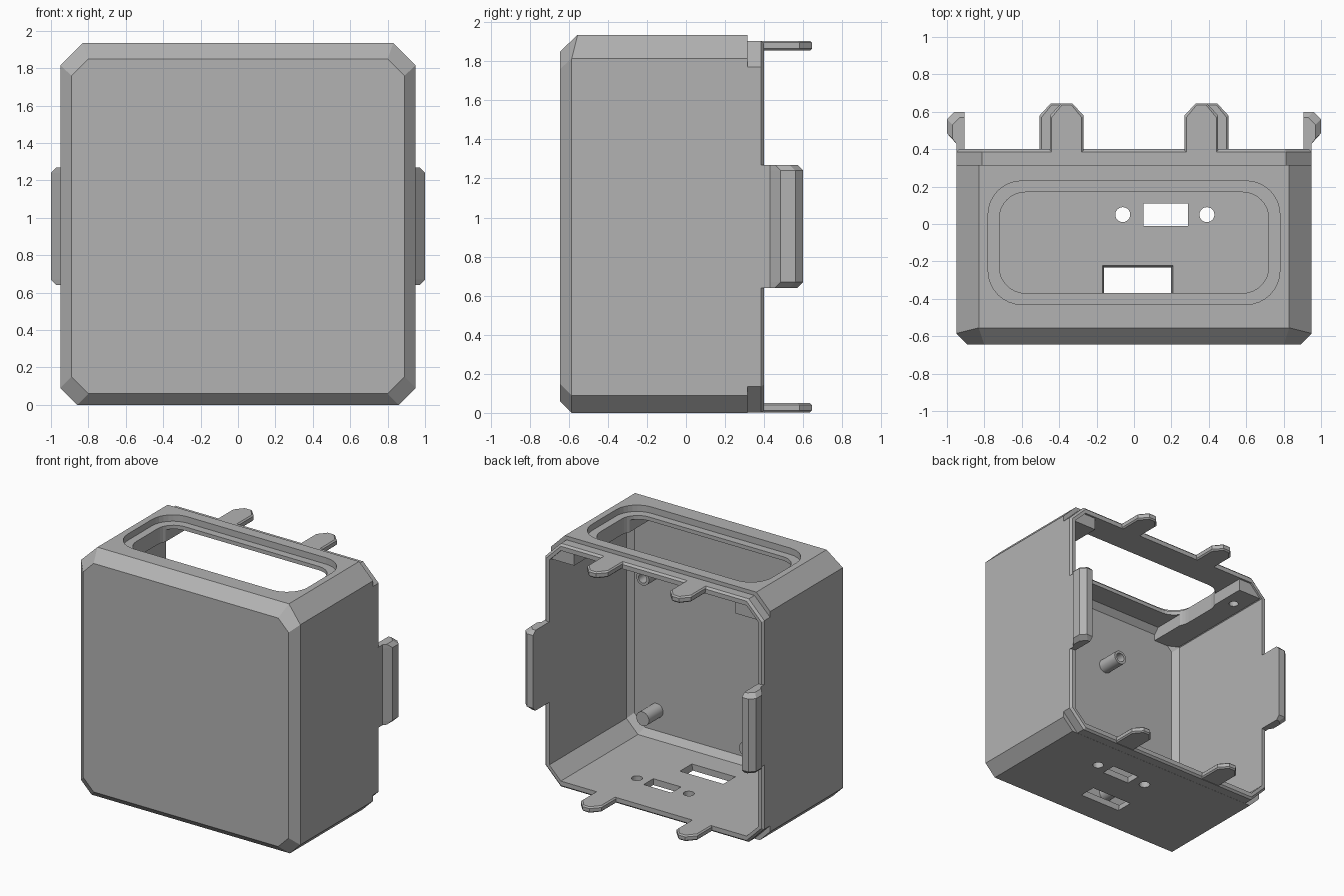
import bpy, bmesh
from math import cos, sin, pi, radians

old = bpy.data.objects.get("Cube")
if old:
    bpy.data.objects.remove(old, do_unlink=True)

grey = bpy.data.materials.new("plain grey")
grey.use_nodes = True
grey.diffuse_color = (0.45, 0.45, 0.45, 1)
grey.node_tree.nodes["Principled BSDF"].inputs["Base Color"].default_value = grey.diffuse_color


def loft(name, rings):
    """Solid skinned through rings of equal point count."""
    bm = bmesh.new()
    loops = [[bm.verts.new(p) for p in ring] for ring in rings]
    n = len(loops[0])
    for a, b in zip(loops, loops[1:]):
        for i in range(n):
            j = (i + 1) % n
            bm.faces.new((a[i], a[j], b[j], b[i]))
    bm.faces.new(loops[0])
    bm.faces.new(loops[-1])
    bmesh.ops.recalc_face_normals(bm, faces=bm.faces)
    me = bpy.data.meshes.new(name)
    bm.to_mesh(me)
    bm.free()
    me.materials.append(grey)
    ob = bpy.data.objects.new(name, me)
    bpy.context.collection.objects.link(ob)
    return ob


def combine(target, tool, operation="DIFFERENCE"):
    mod = target.modifiers.new(operation.lower(), "BOOLEAN")
    mod.operation, mod.solver, mod.object = operation, "EXACT", tool
    bpy.context.view_layer.objects.active = target
    bpy.ops.object.modifier_apply(modifier=mod.name)
    bpy.data.objects.remove(tool, do_unlink=True)


def octagon(y, x, z0, z1, cb, ct, y_top=None):
    """Chamfered outline in the xz plane, with its own y for the top edge."""
    half = [(x - cb, y, z0), (x, y, z0 + cb), (x, y, z1 - ct),
            (x - ct, y if y_top is None else y_top, z1)]
    return half + [(-px, py, pz) for px, py, pz in reversed(half)]


def rect(x0, x1, y0, y1, z):
    return [(x0, y0, z), (x1, y0, z), (x1, y1, z), (x0, y1, z)]


def rounded(x, y0, y1, r, z, steps=8):
    pts = []
    for q, (cx, cy) in enumerate([(x - r, y1 - r), (r - x, y1 - r), (r - x, y0 + r), (x - r, y0 + r)]):
        for k in range(steps + 1):
            a = (q + k / steps) * pi / 2
            pts.append((cx + r * cos(a), cy + r * sin(a), z))
    return pts


def disc_z(x, y, r, z, n=24):
    return [(x + r * cos(2 * pi * i / n), y + r * sin(2 * pi * i / n), z) for i in range(n)]


def disc_y(x, z, r, y, n=24):
    return [(x + r * cos(2 * pi * i / n), y, z + r * sin(2 * pi * i / n)) for i in range(n)]


# Chamfered shell with a stepped back rim, hollowed from the back
case = loft("case_shell", [
    octagon(-0.645, 0.89, 0.06, 1.85, 0.09, 0.09),
    octagon(-0.585, 0.95, 0, 1.935, 0.09, 0.12, -0.555),
    octagon(0.315, 0.95, 0, 1.935, 0.09, 0.12),
    octagon(0.315, 0.949, 0.001, 1.905, 0.135, 0.135),
    octagon(0.385, 0.949, 0.001, 1.905, 0.135, 0.135),
    octagon(0.40, 0.934, 0.015, 1.89, 0.13, 0.13)])
combine(case, loft("cavity", [
    octagon(-0.595, 0.865, 0.10, 1.81, 0.09, 0.09),
    octagon(-0.555, 0.905, 0.05, 1.855, 0.1, 0.1),
    octagon(0.6, 0.905, 0.05, 1.855, 0.1, 0.1)]))

# Blocks under the ceiling corners, each with a blind screw hole
for s in (-1, 1):
    edge = sorted((s * 0.70, s * 0.915))
    block = loft("corner_block", [rect(*edge, -0.58, 0.385, 1.76), rect(*edge, -0.58, 0.385, 1.80)])
    bpy.data.objects.remove(block, do_unlink=True)
    profile = [(0.70, 1.76), (0.915, 1.76), (0.80, 1.87), (0.70, 1.87)]
    block = loft("corner_block", [[(s * x, y, z) for x, z in profile] for y in (-0.6, 0.385)])
    combine(case, block, "UNION")
    combine(case, loft("screw_hole", [disc_z(s * 0.8, 0.2, 0.035, z) for z in (1.7, 1.82)]))

# Stepped display window in the top
combine(case, loft("window_recess", [rounded(0.78, -0.43, 0.23, 0.18, z) for z in (1.885, 2.1)]))
combine(case, loft("window_opening", [rounded(0.72, -0.37, 0.17, 0.14, z) for z in (1.7, 2.0)]))

# Openings in the floor
combine(case, loft("socket_hole", [rect(0.05, 0.29, -0.01, 0.11, z) for z in (-0.1, 0.08)]))
combine(case, loft("port_hole", [rect(-0.15, 0.19, -0.37, -0.245, -0.05),
                                 rect(-0.17, 0.21, -0.37, -0.22, 0.06)]))
for x in (-0.06, 0.39):
    combine(case, loft("bolt_hole", [disc_z(x, 0.05, 0.04, z) for z in (-0.1, 0.08)]))

# Snap tabs along the top and bottom of the rim
for label, z0, z1, a, b in (("top", 1.855, 1.905, 0.27, 0.45), ("bottom", 0.003, 0.05, 0.325, 0.505)):
    for side, s in (("left", 1), ("right", -1)):
        outline = [(a, 0.34), (b, 0.34), (b, 0.58), (b - 0.06, 0.645), (a + 0.06, 0.645), (a, 0.58)]
        mid = (a + b) / 2

        def inset(d, z):
            return [(s * (mid + (x - mid) * (1 - d / 0.09)), y - (d if y > 0.5 else 0), z) for x, y in outline]
        loft(f"{label}_tab_{side}", [inset(0.01, z0), inset(0, z0 + 0.01), inset(0, z1 - 0.01), inset(0.01, z1)])

# Hooked side clips with chamfered ends
for side, s in (("left", 1), ("right", -1)):
    def hook(z, d):
        pts = [(0.905, 0.37), (0.95, 0.37), (0.95, 0.43), (1 - d, 0.485 - d),
               (1 - d, 0.56 - d), (0.96 - d, 0.60 - d), (0.905, 0.60 - d)]
        return [(s * x, y, z) for x, y in pts]
    loft(f"side_clip_{side}", [hook(0.64, 0.03), hook(0.67, 0), hook(1.24, 0), hook(1.27, 0.03)])

# Mounting posts on the inside of the front wall, the upper pair hollow
for x in (-0.22, 0.67):
    for label, z in (("lower", 0.26), ("upper", 1.36)):
        post = loft(f"{label}_post", [disc_y(x, z, 0.055, y) for y in (-0.61, -0.42)])
        if label == "upper":
            combine(post, loft("post_bore", [disc_y(x, z, 0.035, y) for y in (-0.57, -0.3)]))

for ob in bpy.context.scene.objects:
    if ob.type == "MESH" and "post" in ob.name:
        bpy.ops.object.select_all(action="DESELECT")
        ob.select_set(True)
        bpy.context.view_layer.objects.active = ob
        bpy.ops.object.shade_smooth_by_angle(angle=radians(35))
